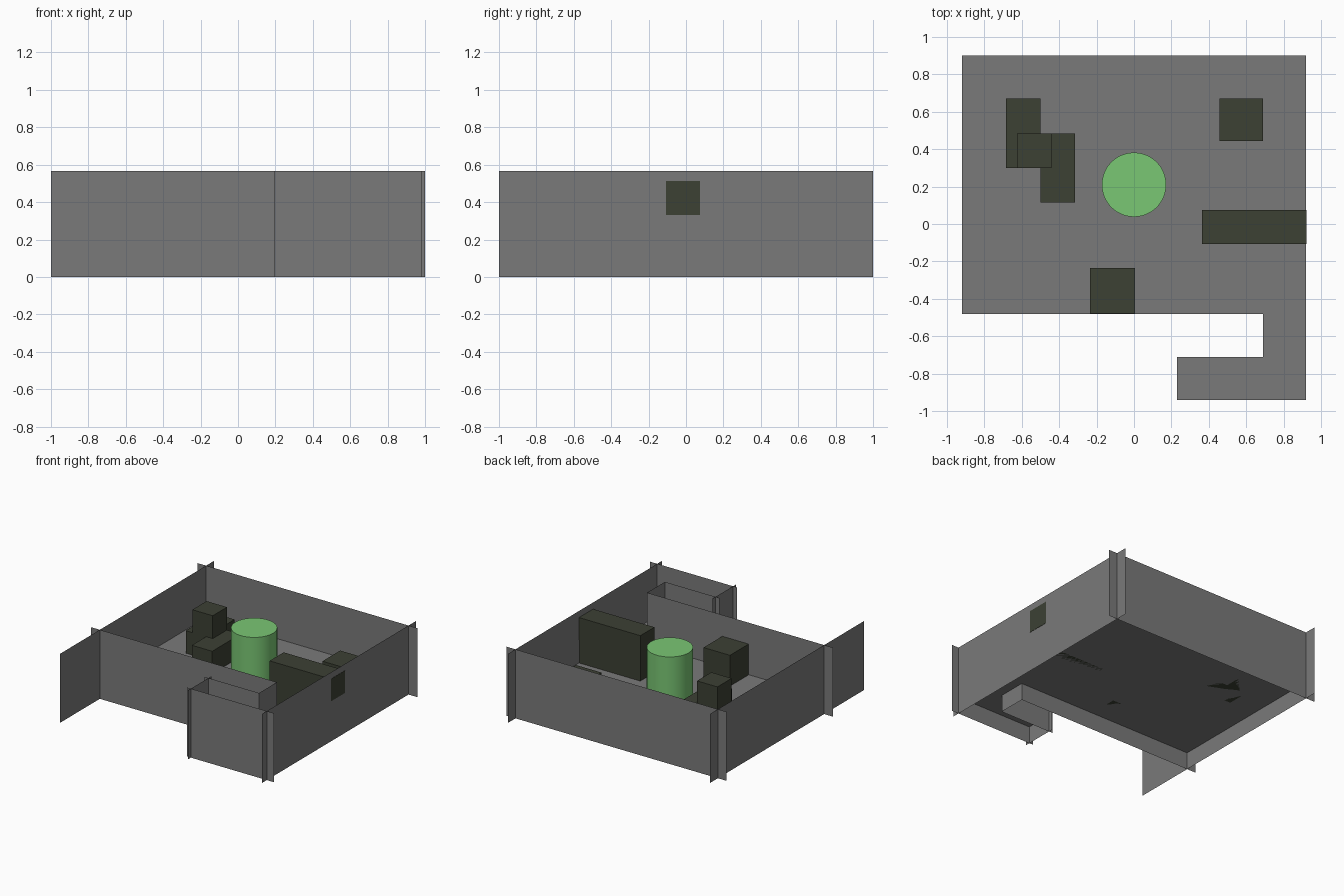
import bpy
import bmesh

if "Cube" in bpy.data.objects:
    bpy.data.objects.remove(bpy.data.objects["Cube"])

FLOOR = 0.14   # floor level
TOP = 0.567    # wall height


def material(name, rgb):
    m = bpy.data.materials.new(name)
    m.diffuse_color = (*rgb, 1)
    m.use_nodes = True
    m.node_tree.nodes["Principled BSDF"].inputs["Base Color"].default_value = m.diffuse_color
    return m


GREY = material("stone grey", (0.195, 0.195, 0.195))
DARK = material("dark olive", (0.045, 0.052, 0.034))
GREEN = material("leaf green", (0.195, 0.57, 0.175))


def sheet(name, points, mat):
    """Single flat polygon."""
    me = bpy.data.meshes.new(name)
    me.from_pydata(points, [], [list(range(len(points)))])
    me.materials.append(mat)
    ob = bpy.data.objects.new(name, me)
    bpy.context.collection.objects.link(ob)
    return ob


def wall(name, a, b):
    """Upright sheet between two plan points."""
    sheet(name, [(*a, 0), (*b, 0), (*b, TOP), (*a, TOP)], GREY)


def box(name, x0, x1, y0, y1, z0, z1):
    bm = bmesh.new()
    bmesh.ops.create_cube(bm, size=1)
    for v in bm.verts:
        v.co = (x1 if v.co.x > 0 else x0,
                y1 if v.co.y > 0 else y0,
                z1 if v.co.z > 0 else z0)
    me = bpy.data.meshes.new(name)
    bm.to_mesh(me)
    bm.free()
    me.materials.append(DARK)
    bpy.context.collection.objects.link(bpy.data.objects.new(name, me))


# Floor: main room with a hooked corridor
plan = [(-0.92, 0.9), (-0.92, -0.48), (0.69, -0.48), (0.69, -0.712),
        (0.23, -0.712), (0.23, -0.94), (0.92, -0.94), (0.92, 0.9)]
sheet("floor", [(x, y, FLOOR) for x, y in plan], GREY)

# Walls: thin sheets that overshoot the outer corners
wall("back_wall", (-1, 0.9), (1, 0.9))
wall("left_wall", (-0.92, -1), (-0.92, 1))
wall("right_wall", (0.92, -1), (0.92, 1))
wall("front_wall", (-1, -0.48), (0.69, -0.48))
wall("corridor_side_wall", (0.69, -0.712), (0.69, -0.48))
wall("corridor_inner_wall", (0.195, -0.712), (0.69, -0.712))
wall("corridor_end_wall", (0.23, -0.98), (0.23, -0.675))
wall("corridor_outer_wall", (0.195, -0.94), (0.985, -0.94))

# Crate pile on the left
S = 0.185
MID = FLOOR + S
HIGH = MID + S + 0.003
for i, (x, y) in enumerate([(-0.685, 0.485), (-0.685, 0.3),
                            (-0.5, 0.3), (-0.5, 0.115)]):
    box(f"crate_{i + 1}", x, x + S, y, y + S, FLOOR, MID)
box("stacked_crate", -0.625, -0.44, 0.3, 0.485, MID, HIGH)

# Long block against the right wall, its upper end cutting through the wall
box("long_block", 0.363, 0.735, -0.108, 0.075, FLOOR, HIGH)
box("lower_end_block", 0.735, 0.917, -0.108, 0.075, FLOOR, 0.33)
box("upper_end_block", 0.735, 0.922, -0.108, 0.075, 0.33, HIGH)

# Single crates
box("back_crate", 0.458, 0.69, 0.443, 0.672, FLOOR, 0.325)
box("front_crate", -0.235, 0.005, -0.478, -0.235, FLOOR, 0.393)

# Round pillar
bpy.ops.mesh.primitive_cylinder_add(vertices=48, radius=0.172, depth=TOP - FLOOR,
                                    location=(0, 0.21, (TOP + FLOOR) / 2))
pillar = bpy.context.object
pillar.name = "pillar"
pillar.data.materials.append(GREEN)
bpy.ops.object.shade_smooth_by_angle()
